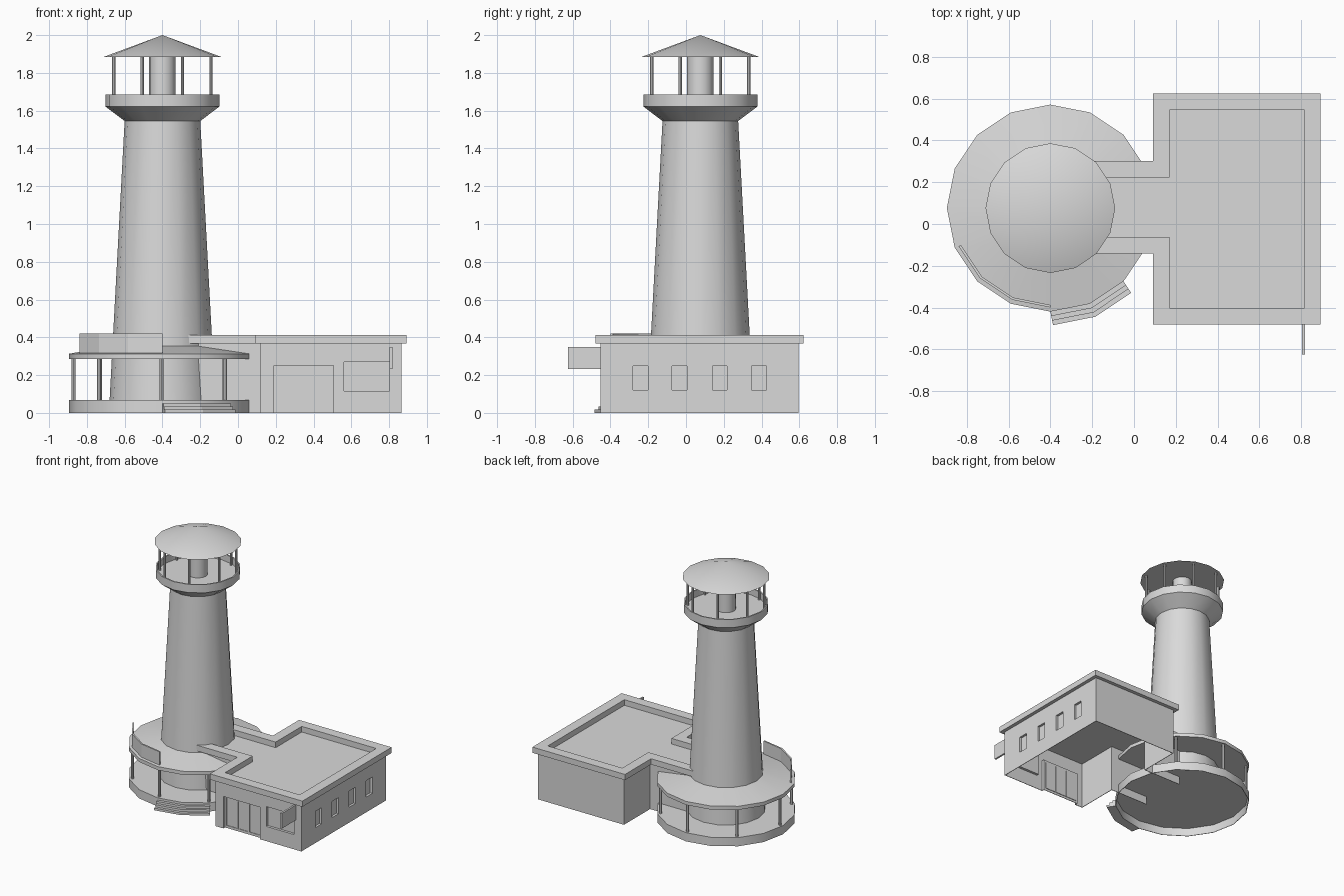
import bpy, bmesh
from math import cos, sin, radians

if "Cube" in bpy.data.objects:
    bpy.data.objects.remove(bpy.data.objects["Cube"])

GREY = (0.7, 0.7, 0.7, 1)
mat = bpy.data.materials.new("plain grey")
mat.use_nodes = True
mat.diffuse_color = GREY
mat.node_tree.nodes["Principled BSDF"].inputs["Base Color"].default_value = GREY

CX, CY = -0.40, 0.076     # tower axis
SIDES = 16
STEP = 360 / SIDES
EAST, SOUTH = 0.865, -0.452   # outer faces of the house walls
THIN = 0.004                  # wall thickness


def polar(r, deg):
    return CX + r * cos(radians(deg)), CY + r * sin(radians(deg))


def finish(name, bm, smooth=False):
    bmesh.ops.recalc_face_normals(bm, faces=bm.faces)
    me = bpy.data.meshes.new(name)
    bm.to_mesh(me)
    bm.free()
    ob = bpy.data.objects.new(name, me)
    bpy.context.collection.objects.link(ob)
    me.materials.append(mat)
    if smooth:
        bpy.ops.object.select_all(action='DESELECT')
        ob.select_set(True)
        bpy.context.view_layer.objects.active = ob
        bpy.ops.object.shade_smooth_by_angle(angle=radians(30))
    return ob


def prism(name, outline, z0, z1):
    """Extrude a flat outline from z0 to z1."""
    bm = bmesh.new()
    face = bm.faces.new([bm.verts.new((x, y, z0)) for x, y in outline])
    top = bmesh.ops.extrude_face_region(bm, geom=[face])["geom"]
    verts = [v for v in top if isinstance(v, bmesh.types.BMVert)]
    bmesh.ops.translate(bm, vec=(0, 0, z1 - z0), verts=verts)
    return finish(name, bm)


def box(name, x0, x1, y0, y1, z0, z1):
    return prism(name, [(x0, y0), (x1, y0), (x1, y1), (x0, y1)], z0, z1)


def lathe(name, profile, center=(CX, CY), sides=SIDES):
    """Spin a closed (radius, height) profile; zero radius makes a pole."""
    bm = bmesh.new()
    rings = []
    for r, z in profile:
        count = sides if r > 0 else 1
        rings.append([bm.verts.new((center[0] + r * cos(radians(360 * i / sides)),
                                    center[1] + r * sin(radians(360 * i / sides)), z))
                      for i in range(count)])
    for a, b in zip(rings, rings[1:] + rings[:1]):
        if len(a) + len(b) == 2:
            continue
        for i in range(sides):
            j = (i + 1) % sides
            loop = [a[i % len(a)], a[j % len(a)], b[j % len(b)], b[i % len(b)]]
            bm.faces.new(list(dict.fromkeys(loop)))
    return finish(name, bm, smooth=True)


def cut(ob, cutter):
    """Subtract the cutter and discard it."""
    cutter.hide_render = True
    mod = ob.modifiers.new("cut", 'BOOLEAN')
    mod.operation, mod.solver, mod.object = 'DIFFERENCE', 'EXACT', cutter
    bpy.context.view_layer.objects.active = ob
    bpy.ops.object.modifier_apply(modifier=mod.name)
    bpy.data.objects.remove(cutter)


def recess(name, walls, x0, x1, y0, y1, z0, z1):
    """Open the wall and set a thin tray behind the opening."""
    cut(walls, box("cutter", x0, x1, y0, y1, z0, z1))
    tray = box(name, x0 - THIN, min(x1 + THIN, EAST - 0.002),
               max(y0 - THIN, SOUTH + 0.002), y1 + THIN, max(z0 - THIN, 0), z1 + THIN)
    cut(tray, box("cutter", x0, x1, y0, y1, z0, z1))
    return tray


def arc(r0, r1, start, count):
    """Outline of a faceted ring segment of count facets."""
    angles = [start + STEP * i for i in range(count + 1)]
    return [polar(r1, a) for a in angles] + [polar(r0, a) for a in reversed(angles)]


def step_outline(depth):
    """Two deck facets pushed outward, with square ends."""
    outer = []
    for a, normal in ((270, 270 + STEP / 2), (315, 315 - STEP / 2)):
        x, y = polar(0.495, a)
        outer.append((x + depth * cos(radians(normal)), y + depth * sin(radians(normal))))
    outer.insert(1, polar(0.495 + depth / cos(radians(STEP / 2)), 270 + STEP))
    return outer + [polar(0.495, a) for a in (315, 315 - STEP, 270)]


def plan(o, end):
    """House plus corridor outline, grown outward by o, corridor reaching to end."""
    w, e, s, n = 0.12 - o, EAST + o, SOUTH - o, 0.595 + o
    cs, cn = -0.112 - o, 0.273 + o
    return [(w, s), (e, s), (e, n), (w, n), (w, cn), (end, cn), (end, cs), (w, cs)]


# Tower shaft, gallery and lantern
lathe("tower_shaft", [(0, 0.066), (0.28, 0.066), (0.2, 1.55), (0, 1.55)])
lathe("gallery", [(0, 1.545), (0.2, 1.545), (0.302, 1.622), (0.302, 1.686),
                  (0.292, 1.686), (0.292, 1.632), (0, 1.632)])
lathe("lantern_core", [(0, 1.625), (0.07, 1.625), (0.07, 1.9), (0, 1.9)])
lathe("lantern_roof", [(0, 1.885), (0.31, 1.885), (0, 2.0)])
for i in range(8):
    lathe(f"lantern_post_{i}", [(0, 1.625), (0.009, 1.625), (0.009, 1.89), (0, 1.89)],
          polar(0.278, 22.5 + 45 * i), 8)

# Round porch at the tower foot, its deck open underneath
lathe("porch_deck", [(0, 0.064), (0.491, 0.064), (0.491, 0), (0.495, 0),
                     (0.495, 0.068), (0, 0.068)])
lathe("porch_roof", [(0.24, 0.285), (0.495, 0.285), (0.495, 0.313), (0.24, 0.358)])
for i in range(1, 8):
    lathe(f"porch_post_{i}", [(0, 0.066), (0.011, 0.066), (0.011, 0.287), (0, 0.287)],
          polar(0.471, 45 * i - 0.5), 8)
prism("curved_sign", arc(0.463, 0.475, 202.5, 3), 0.315, 0.42)
for i in range(3):
    prism(f"porch_step_{i}", step_outline(0.066 - 0.022 * i), 0, 0.017 * (i + 1))

# Thin house walls, open underneath and towards the tower
walls = prism("house_walls", plan(0, -0.21), 0, 0.37)
cut(walls, prism("cutter", plan(-THIN, -0.6), -0.1, 0.5))
recess("front_window", walls, 0.562, 0.803, -0.5, -0.432, 0.115, 0.27)
for i, y in enumerate((-0.241, -0.034, 0.178, 0.386)):
    recess(f"side_window_{i}", walls, 0.847, 0.9, y - 0.039, y + 0.039, 0.12, 0.247)

# Glazed doors: a set-back frame with three panes seen from both sides
frame = recess("door_frame", walls, 0.19, 0.505, -0.5, -0.432, -0.05, 0.25)
for i, x in enumerate((0.248, 0.348, 0.446)):
    cut(frame, box("cutter", x - 0.044, x + 0.044, -0.44, -0.41, 0.02, 0.235))
    box(f"door_pane_{i}", x - 0.046, x + 0.046, -0.428, -0.424, 0.018, 0.237)

# Flat roof with parapet
parapet = prism("roof_parapet", plan(0.028, -0.27), 0.367, 0.412)
cut(parapet, prism("cutter", plan(-0.05, -0.6), 0.3, 0.5))
prism("roof_floor", plan(-0.045, -0.25), 0.362, 0.368)

# Sign standing out from the front wall
box("blade_sign", 0.803, 0.817, -0.625, -0.45, 0.232, 0.35)
